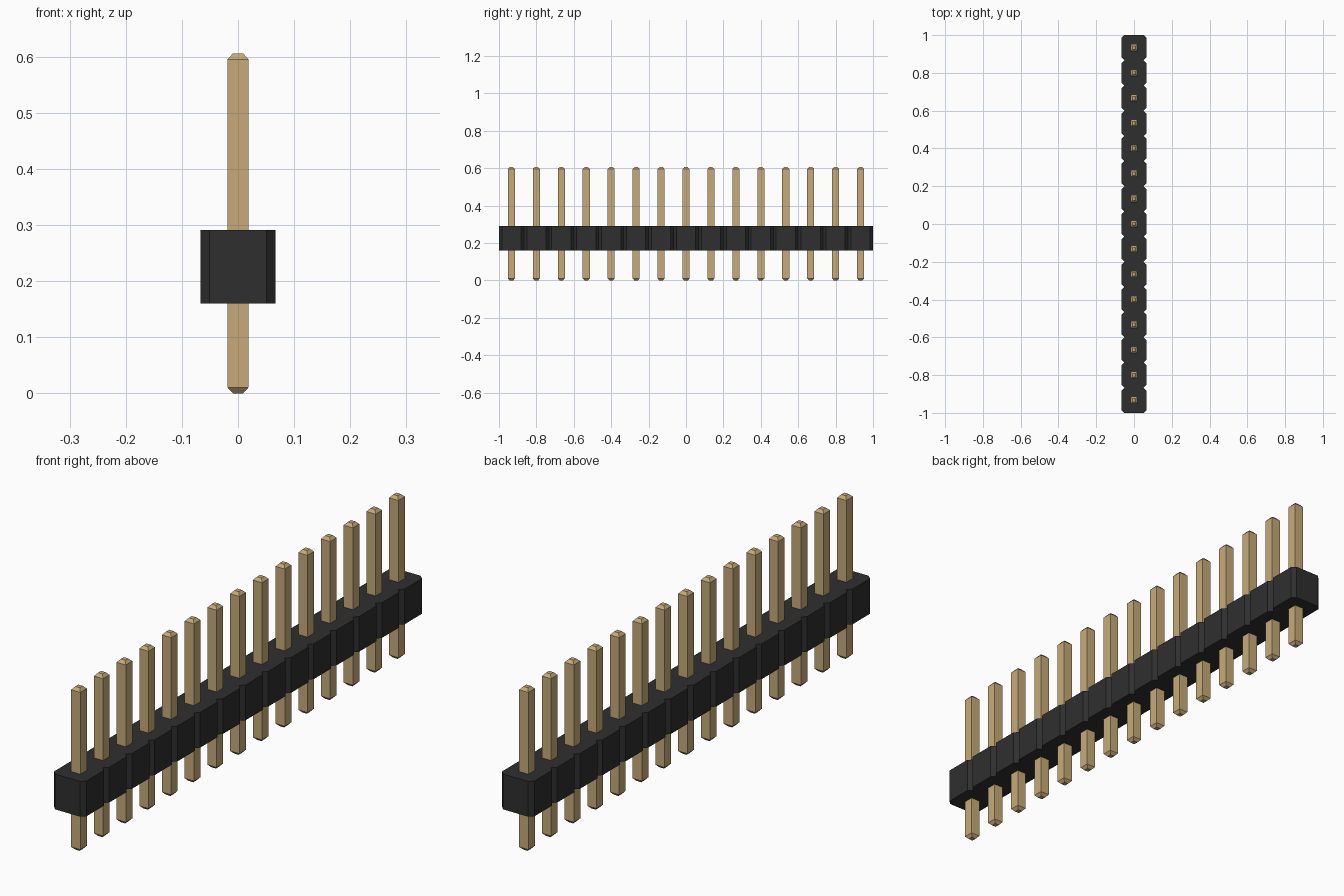
import bpy
import bmesh

cube = bpy.data.objects.get("Cube")
if cube:
    bpy.data.objects.remove(cube, do_unlink=True)

COUNT = 15
PITCH = 2.0 / COUNT
HALF = PITCH / 2          # half width of one housing cell
CHAMFER = 0.0155
Z_LOW, Z_HIGH = 0.16, 0.291


def make_material(name, rgb):
    mat = bpy.data.materials.new(name)
    mat.use_nodes = True
    mat.diffuse_color = (*rgb, 1)
    mat.node_tree.nodes["Principled BSDF"].inputs["Base Color"].default_value = (*rgb, 1)
    return mat


def make_object(name, bm, mat):
    bmesh.ops.recalc_face_normals(bm, faces=bm.faces)
    mesh = bpy.data.meshes.new(name)
    bm.to_mesh(mesh)
    bm.free()
    mesh.materials.append(mat)
    obj = bpy.data.objects.new(name, mesh)
    bpy.context.collection.objects.link(obj)
    return obj


black = make_material("black plastic", (0.028, 0.028, 0.028))
gold = make_material("gold metal", (0.57, 0.41, 0.19))

# Housing: a chain of chamfered cells, outlined once and extruded upwards
side = []
for i in range(COUNT):
    y = -1 + i * PITCH
    if i == 0:
        side.append((HALF - CHAMFER, y))
    side += [(HALF, y + CHAMFER), (HALF, y + PITCH - CHAMFER),
             (HALF - CHAMFER, y + PITCH)]
outline = side + [(-x, y) for x, y in reversed(side)]

bm = bmesh.new()
base = bm.faces.new([bm.verts.new((x, y, Z_LOW)) for x, y in outline])
top = bmesh.ops.extrude_face_region(bm, geom=[base], use_keep_orig=True)
top_verts = [g for g in top["geom"] if isinstance(g, bmesh.types.BMVert)]
bmesh.ops.translate(bm, verts=top_verts, vec=(0, 0, Z_HIGH - Z_LOW))
make_object("housing", bm, black)

# Pin: square rod with tapered tips, as (height, half width) rings
RINGS = [(0.0, 0.009), (0.011, 0.019), (0.595, 0.019), (0.606, 0.009)]
bm = bmesh.new()
loops = [[bm.verts.new((sx * w, sy * w, z))
          for sx, sy in ((-1, -1), (1, -1), (1, 1), (-1, 1))] for z, w in RINGS]
for a, b in zip(loops, loops[1:]):
    for k in range(4):
        n = (k + 1) % 4
        bm.faces.new((a[k], a[n], b[n], b[k]))
bm.faces.new(loops[0])
bm.faces.new(loops[-1])
first_pin = make_object("pin_01", bm, gold)

# Repeat the pin along the row, sharing one mesh
for i in range(COUNT):
    pin = first_pin
    if i:
        pin = bpy.data.objects.new(f"pin_{i + 1:02d}", first_pin.data)
        bpy.context.collection.objects.link(pin)
    pin.location.y = -1 + (i + 0.5) * PITCH
